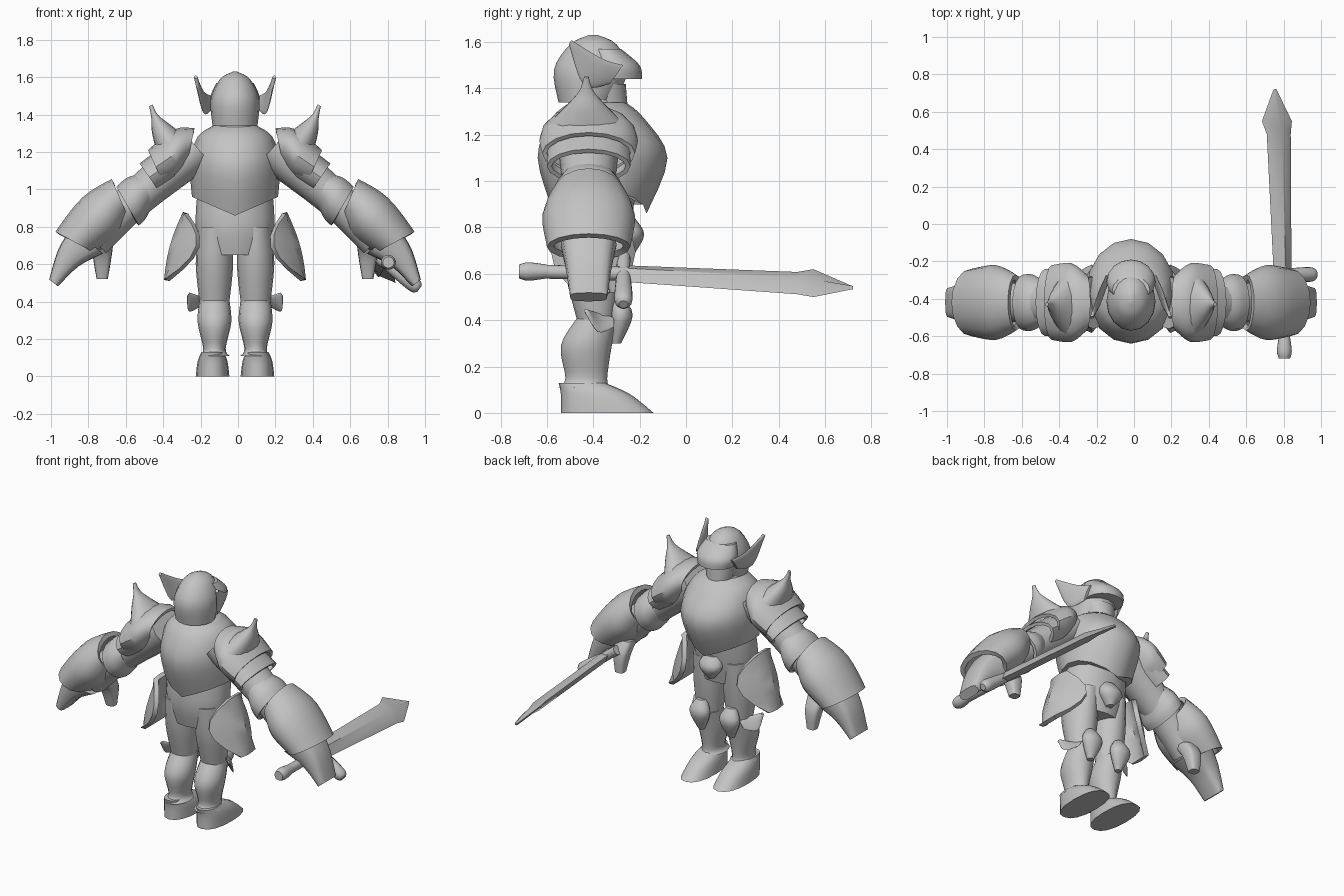
import bpy, bmesh, math
from mathutils import Vector

if "Cube" in bpy.data.objects:
    bpy.data.objects.remove(bpy.data.objects["Cube"])

ORIGIN = Vector((-.016, -.4, 0))  # middle of the figure between its feet
SIDEWAYS, FORWARD, UP = Vector((1, 0, 0)), Vector((0, 1, 0)), Vector((0, 0, 1))

steel = bpy.data.materials.new("plain_steel_grey")
steel.use_nodes = True
steel.diffuse_color = (.55, .55, .55, 1)
steel.node_tree.nodes["Principled BSDF"].inputs["Base Color"].default_value = steel.diffuse_color


def skin(name, rows, closed=True, caps=True, mirror=False, thickness=0):
    """Join rows of points into one smooth object with sharp rims."""
    bm = bmesh.new()
    grid = [[bm.verts.new(point) for point in row] for row in rows]
    for upper, lower in zip(grid, grid[1:]):
        quads = list(zip(upper, upper[1:], lower[1:], lower))
        if closed:
            quads.append((upper[-1], upper[0], lower[0], lower[-1]))
        for quad in quads:
            bm.faces.new(quad)
    if closed and caps:
        bm.faces.new(grid[0])
        bm.faces.new(grid[-1])
    bmesh.ops.recalc_face_normals(bm, faces=bm.faces)
    mesh = bpy.data.meshes.new(name)
    bm.to_mesh(mesh)
    bm.free()
    mesh.materials.append(steel)
    part = bpy.data.objects.new(name, mesh)
    part.location = ORIGIN
    bpy.context.collection.objects.link(part)
    bpy.ops.object.select_all(action="DESELECT")
    bpy.context.view_layer.objects.active = part
    part.select_set(True)
    if thickness:
        rim = part.modifiers.new("rim", "SOLIDIFY")
        rim.thickness = thickness
        bpy.ops.object.modifier_apply(modifier=rim.name)
    bpy.ops.object.shade_smooth_by_angle(angle=math.radians(40))
    if mirror:
        part.modifiers.new("mirror", "MIRROR").use_mirror_merge = False


def blend(keys, steps):
    """Pass a smooth curve through the key sections."""
    keys = [Vector(key) for key in keys]
    padded = [keys[0]] + keys + [keys[-1]]
    for before, start, end, after in zip(padded, padded[1:], padded[2:], padded[3:]):
        pull, push = (end - before) / 2, (after - start) / 2
        for step in range(steps):
            t = step / steps
            ease = t * t * (3 - 2 * t)
            yield (start.lerp(end, ease) + pull * (t * (1 - t) ** 2)
                   - push * (t * t * (1 - t)))
    yield keys[-1]


def loft(name, keys, side=SIDEWAYS, path=None, sides=16, steps=4, square=1,
         lean=(0, 0), dip=0, **options):
    """Loft ovals along a path; a key is x, y, z, half height, half width."""
    sections = list(blend(keys, steps))
    path = path or (sections[-1].to_3d() - sections[0].to_3d()).normalized()
    rows = []
    for index, section in enumerate(sections):
        t = index / (len(sections) - 1)
        tilted = path * (lean[0] * (1 - t) + lean[1] * t)
        across = (path.cross(side).normalized() + tilted).normalized()
        row = []
        for corner in range(sides):
            angle = math.tau * corner / sides
            u, v = (math.copysign(abs(w) ** square, w)
                    for w in (math.cos(angle), math.sin(angle)))
            row.append(section.to_3d() + across * u * section[3] + side * v * section[4]
                       + UP * dip * t * t * abs(v))
        rows.append(row)
    skin(name, rows, **options)


def column(name, keys, x=0, **options):
    """Upright part; a key is y, z, half depth, half width."""
    loft(name, [(x, *key) for key in keys], path=UP, mirror=x > 0, **options)


SHOULDER, FINGERTIP = Vector((.2, -.02, 1.22)), Vector((.97, -.02, .5))
OUTWARD = (FINGERTIP - SHOULDER).cross(FORWARD).normalized()


def on_arm(name, keys, **options):
    """Sleeve on the arm; a key is position, offset, half height, half depth."""
    sections = []
    for t, offset, height, depth in keys:
        bend = .03 * math.sin(math.pi * t)
        centre = SHOULDER.lerp(FINGERTIP, t) + OUTWARD * (offset + bend)
        sections.append((*centre, height, depth))
    loft(name, sections, side=FORWARD, mirror=True, **options)


# Torso
column("breastplate", [(.02, 1.34, .12, .12), (.02, 1.27, .2, .2),
                       (.04, 1.1, .28, .24), (.03, .86, .2, .23)], dip=.1)
column("pelvis", [(.02, 1, .17, .2), (0, .8, .16, .21), (0, .65, .13, .17)])
column("loin_plate", [(.14, .84, .04, .05), (.16, .77, .06, .08), (.15, .69, .03, .02)])
column("neck", [(0, 1.28, .12, .13), (0, 1.37, .1, .1)], steps=1)

# Helmet
column("helmet", [(0, 1.63, .02, .01), (0, 1.59, .1, .08),
                  (-.01, 1.48, .16, .13), (-.03, 1.34, .12, .12)])
column("brow_visor", [(.05, 1.57, .07, .1), (.09, 1.5, .11, .13), (.1, 1.44, .11, .12)])
column("chin_guard", [(.05, 1.42, .09, .1), (.06, 1.3, .09, .08)])
loft("helmet_wing", [(.13, .1, 1.46, .05, .01), (.17, 0, 1.47, .07, .01),
                     (.21, -.1, 1.6, .01, .01)], mirror=True)

# Shoulders
on_arm("upper_pauldron", [(.02, .03, .1, .15), (.1, .05, .13, .21), (.22, .06, .1, .2)],
       lean=(-.9, -.1), caps=False, thickness=.02)
on_arm("lower_pauldron", [(.15, .03, .1, .18), (.28, .04, .09, .18)],
       lean=(-.3, 0), caps=False, thickness=.02)
loft("pauldron_horn", [(.34, -.03, 1.24, .09, .17), (.4, -.03, 1.33, .05, .08),
                       (.43, -.03, 1.39, .02, .03), (.45, -.03, 1.45, .01, .01)],
     side=FORWARD, mirror=True)

# Arms
on_arm("arm", [(0, 0, .12, .14), (.4, 0, .1, .11), (.7, 0, .1, .1)])
on_arm("elbow_guard", [(.33, 0, .09, .12), (.4, 0, .12, .15), (.46, 0, .12, .15)],
       lean=(-.4, -.2), caps=False, thickness=.02)
on_arm("gauntlet", [(.46, .06, .11, .15), (.6, .06, .14, .2), (.78, .06, .12, .18)],
       lean=(-.4, .3), caps=False, thickness=.03)
on_arm("hand", [(.73, .02, .11, .12), (.86, .03, .07, .1), (1, 0, .03, .08)],
       square=.6)
column("thumb", [(.03, .72, .06, .06), (.08, .64, .05, .05), (.1, .52, .03, .03)],
       x=.71, square=.6)

# Hip plates curved round the thighs
hip_rows = []
for row in range(7):
    t = row / 6
    swell = math.sin(math.pi * t)
    hip_rows.append([Vector((.25 + .1 * t + .02 * swell - .13 * swell * turn * turn,
                             turn * (.06 + .1 * swell), .87 - .36 * t))
                     for turn in (-1, -.5, 0, .5, 1)])
skin("hip_plate", hip_rows, closed=False, mirror=True, thickness=.03)

# Legs
column("thigh", [(0, .8, .14, .09), (0, .6, .12, .1), (.01, .4, .08, .08)], x=.11)
column("greave", [(.02, .41, .09, .08), (-.03, .29, .11, .09),
                  (-.03, .15, .09, .06), (-.04, .11, .11, .08)], x=.11)
column("boot", [(-.05, .13, .1, .06), (.01, .08, .15, .08), (.06, 0, .2, .09)],
       x=.12, square=.85)
column("knee_cap", [(.1, .5, .03, .03), (.12, .42, .05, .07), (.1, .3, .02, .02)], x=.11)
loft("knee_fin", [(.18, .08, .39, .03, .01), (.22, .02, .39, .05, .01),
                  (.25, -.03, .44, .01, .01)], side=FORWARD, mirror=True)

# Sword in the left hand, its flat tilted
tilt = Vector((.8, 0, -.6))
loft("blade", [(.81, .15, .6, .03, .06), (.79, .88, .56, .03, .08),
               (.78, .95, .56, .02, .1), (.77, 1.12, .54, .01, .01)],
     side=tilt, sides=4, steps=1)
loft("grip", [(.82, -.25, .61, .03, .03), (.81, .15, .6, .03, .03)], side=tilt, steps=1)
loft("pommel", [(.82, -.32, .61, .03, .03), (.82, -.28, .61, .04, .04),
                (.82, -.2, .61, .03, .03)], side=tilt)
guard_middle = Vector((.81, .13, .6))
loft("cross_guard", [(*(guard_middle + tilt * reach), size, size)
                     for reach, size in ((-.12, .03), (0, .03), (.18, .04), (.22, .02))],
     side=FORWARD)
